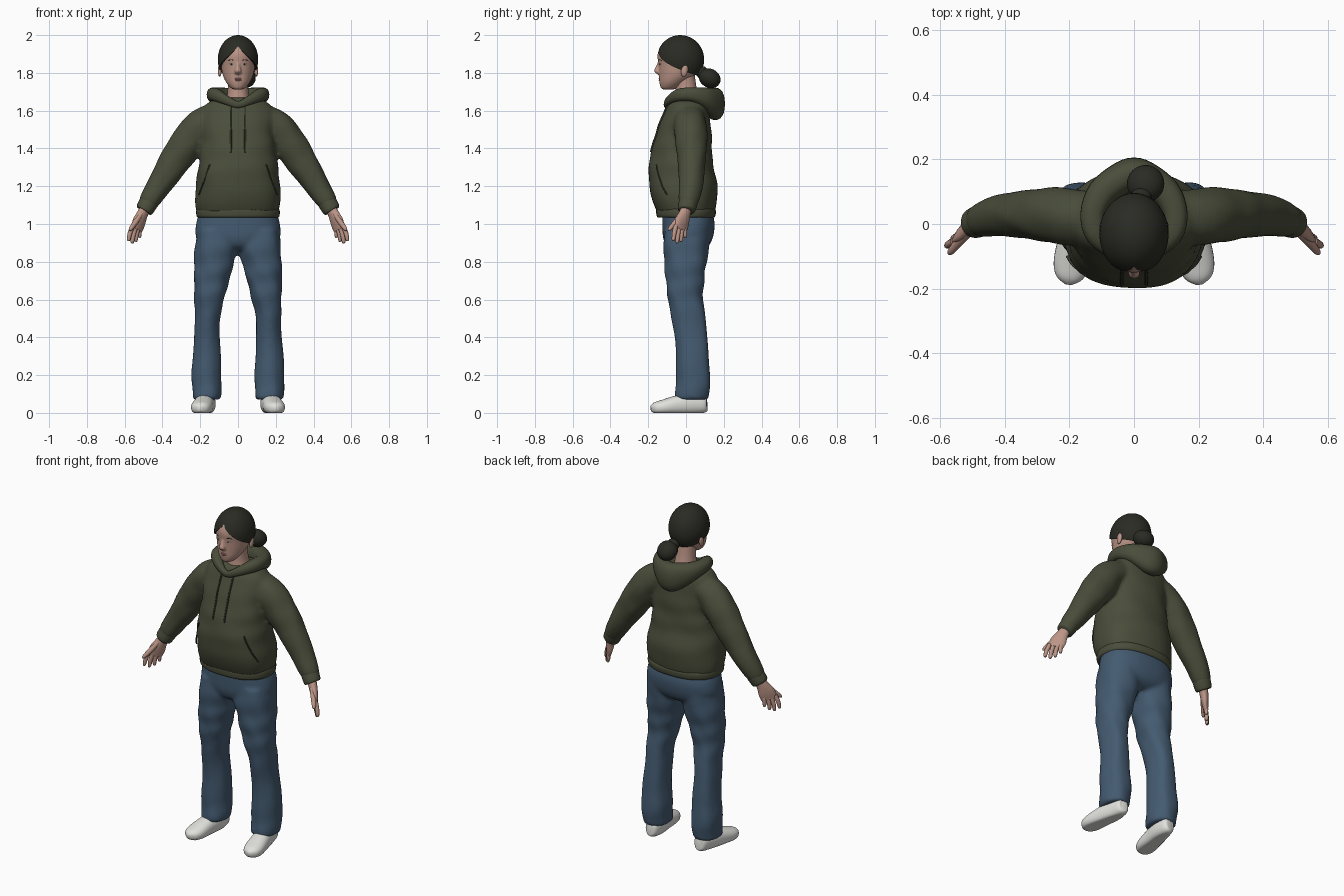
import bpy, bmesh, math
from mathutils import Vector, Matrix

cube = bpy.data.objects.get("Cube")
if cube:
    bpy.data.objects.remove(cube, do_unlink=True)


def material(name, *rgb):
    m = bpy.data.materials.new(name)
    m.use_nodes = True
    m.diffuse_color = (*rgb, 1)
    bsdf = m.node_tree.nodes["Principled BSDF"]
    bsdf.inputs["Base Color"].default_value = (*rgb, 1)
    bsdf.inputs["Roughness"].default_value = 0.8
    return m


OLIVE = material("olive fleece", .068, .075, .043)
CORD = material("dark olive cord", .038, .042, .025)
DENIM = material("blue denim", .058, .105, .165)
SKIN = material("skin", .50, .30, .24)
LIP = material("lips", .42, .22, .18)
HAIR = material("black brown hair", .024, .024, .018)
WHITE = material("shoe white", .75, .75, .72)
X, Y, Z = Vector((1, 0, 0)), Vector((0, 1, 0)), Vector((0, 0, 1))


def finish(name, bm, mat, angle=60):
    bmesh.ops.recalc_face_normals(bm, faces=bm.faces)
    mesh = bpy.data.meshes.new(name)
    bm.to_mesh(mesh)
    bm.free()
    mesh.materials.append(mat)
    ob = bpy.data.objects.new(name, mesh)
    bpy.context.collection.objects.link(ob)
    bpy.ops.object.select_all(action='DESELECT')
    ob.select_set(True)
    bpy.context.view_layer.objects.active = ob
    bpy.ops.object.shade_smooth_by_angle(angle=math.radians(angle))
    return ob


def fuse(name, parts, voxel, smooth):
    """Join overlapping parts into one continuous skin."""
    bpy.ops.object.select_all(action='DESELECT')
    for p in parts:
        p.select_set(True)
    bpy.context.view_layer.objects.active = parts[0]
    bpy.ops.object.join()
    parts[0].name = name
    mesher = parts[0].modifiers.new("skin", 'REMESH')
    mesher.mode, mesher.voxel_size, mesher.use_smooth_shade = 'VOXEL', voxel, True
    soften = parts[0].modifiers.new("soften", 'SMOOTH')
    soften.factor, soften.iterations = .5, smooth


def refine(secs, steps, closed=False):
    """Smooth spline through the cross sections."""
    n, out = len(secs), []
    at = lambda i: Vector(secs[i % n] if closed else secs[min(max(i, 0), n - 1)])
    for i in range(n if closed else n - 1):
        a, b, c, d = (at(i + k) for k in (-1, 0, 1, 2))
        for s in range(steps):
            t = s / steps
            out.append(b + (c - a) * t / 2 + (a * 2 - b * 5 + c * 4 - d) * t * t / 2
                       + (b * 3 - a - c * 3 + d) * t ** 3 / 2)
    return out if closed else out + [at(n - 1)]


def ring_point(sec, ang, u, v, power=2, fold=0):
    """Point on a rounded cross section, with soft cloth folds."""
    c, s = math.cos(ang), math.sin(ang)
    wave = 26 * sec[2] + 2 * math.sin(9 * sec[2])
    k = 1 + fold * math.sin(2 * ang + wave) * math.sin(ang * 3 - 13 * sec[2])
    e = 2 / power
    return (Vector(sec[:3]) + u * sec[3] * k * math.copysign(abs(c) ** e, c)
            + v * sec[4] * k * math.copysign(abs(s) ** e, s))


def tube(name, secs, mat, side=1, ref=Y, flat=False, closed=False,
         power=2, fold=0, n=28, steps=4, floor=None):
    """Loft through (x, y, z, half width, half depth) sections."""
    path = refine([(p[0] * side, *p[1:]) for p in secs], steps, closed)
    ref = Vector((ref.x * side, ref.y, ref.z))
    bm, rings, m = bmesh.new(), [], len(path)
    for i, sec in enumerate(path):
        u, v = X, Y
        if not flat:
            ahead = path[(i + 1) % m] if closed else path[min(i + 1, m - 1)]
            back = path[i - 1] if closed or i else path[0]
            t = (Vector(ahead[:3]) - Vector(back[:3])).normalized()
            u = ref.cross(t).normalized()
            v = t.cross(u)
        pts = [ring_point(sec, math.tau * k / n, u, v, power, fold) for k in range(n)]
        if floor is not None:
            for p in pts:
                p.z = max(p.z, floor)
        rings.append([bm.verts.new(p) for p in pts])
    for i in range(m if closed else m - 1):
        a, b = rings[i], rings[(i + 1) % m]
        for k in range(n):
            j = (k + 1) % n
            bm.faces.new((a[k], a[j], b[j], b[k]))
    if not closed:
        bm.faces.new(rings[0])
        bm.faces.new(rings[-1])
    return finish(name, bm, mat)


def blob(name, at, size, mat, tilt=0):
    bm = bmesh.new()
    place = Matrix.Translation(at) @ Matrix.Rotation(tilt, 4, 'X') @ Matrix.Diagonal((*size, 1))
    bmesh.ops.create_uvsphere(bm, u_segments=24, v_segments=14, radius=1, matrix=place)
    return finish(name, bm, mat)


def spans(rows):
    """Rows of (z, inner x, outer x, front y, back y) to loft sections."""
    return [((a + b) / 2, (f + k) / 2, z, (b - a) / 2, (k - f) / 2) for z, a, b, f, k in rows]


# Hoodie body and hem band
BODY = spans([(z, -w, w, f, b) for z, w, f, b in (
    (1.06, .216, -.152, .152), (1.12, .226, -.176, .163), (1.2, .223, -.196, .165),
    (1.3, .211, -.197, .146), (1.4, .198, -.18, .138), (1.5, .195, -.149, .133),
    (1.58, .194, -.117, .123), (1.63, .172, -.096, .113), (1.67, .11, -.07, .09))])
hoodie = [tube("hoodie_body", BODY, OLIVE, flat=True, power=2.3, fold=.02, n=48, steps=5)]
tube("hoodie_hem", spans([(1.035, -.214, .214, -.15, .15), (1.045, -.22, .22, -.156, .156),
                          (1.07, -.221, .221, -.158, .158), (1.085, -.214, .214, -.155, .15)]),
     OLIVE, flat=True, power=2.3, n=48)


def on_body(x, z, lift):
    """Point just off the front of the hoodie."""
    sec = min(refine(BODY, 40), key=lambda p: abs(p[2] - z))
    c = max(-1, min(1, x / sec[3]))
    ang = -math.acos(math.copysign(abs(c) ** 1.15, c))
    p = ring_point(sec, ang, X, Y, 2.3, .02)
    return p + Vector((p.x * .3, -1, 0)).normalized() * lift


# Hood lying around the neck, hanging to a point at the back
half_hood = [(.06, -.086, 1.655, .022, .024), (.115, -.035, 1.682, .034, .034),
             (.128, .03, 1.685, .038, .038), (.1, .095, 1.67, .046, .054),
             (.045, .138, 1.648, .05, .076)]
hood = ([(0, -.104, 1.632, .014, .018)] + half_hood + [(0, .154, 1.636, .052, .086)]
        + [(-p[0], *p[1:]) for p in reversed(half_hood)])
tube("hood", hood, OLIVE, ref=Z, closed=True, power=2.3, n=24)

# Jeans seat
jeans = [tube("jeans_seat", spans([
    (.86, -.06, .06, -.07, .08), (.885, -.17, .17, -.105, .12), (.93, -.222, .222, -.122, .143),
    (1.0, -.222, .222, -.125, .152), (1.06, -.205, .205, -.125, .14)]),
    DENIM, flat=True, power=2.3, n=40)]

THUMB_SIDE = Vector((.68, -.73, 0))
for label, s in (("left", 1), ("right", -1)):
    # Sleeve and ribbed cuff
    hoodie.append(tube(label + "_sleeve", [
        (.12, .02, 1.562, .08, .08), (.2, .022, 1.515, .09, .088), (.265, .028, 1.435, .091, .085),
        (.33, .03, 1.34, .084, .075), (.42, .025, 1.2, .065, .064), (.465, .015, 1.13, .056, .055),
        (.482, .01, 1.1, .046, .046)], OLIVE, s, fold=.03))
    tube(label + "_cuff", [
        (.466, .014, 1.125, .046, .046), (.472, .012, 1.115, .05, .05),
        (.493, .003, 1.08, .048, .047), (.499, .001, 1.07, .042, .042)], OLIVE, s)
    # Hand with four fingers and a thumb
    tube(label + "_palm", [
        (.485, .006, 1.095, .026, .028), (.507, -.008, 1.05, .024, .035), (.524, -.02, 1.01, .02, .046),
        (.537, -.03, .97, .013, .043)], SKIN, s, ref=THUMB_SIDE, n=20)
    for i, finger in enumerate(("little", "ring", "middle", "index")):
        o = THUMB_SIDE * (i - 1.5) * .0235
        drop = (.928, .906, .898, .91)[i]
        tube(f"{label}_{finger}_finger", [
            (.533 + o.x, -.028 + o.y, .99, .0125, .0125),
            (.546 + o.x * 1.1, -.034 + o.y * 1.1, drop + .04, .012, .012),
            (.55 + o.x * 1.2, -.036 + o.y * 1.2, drop + .006, .009, .009),
            (.551 + o.x * 1.2, -.036 + o.y * 1.2, drop, .003, .003)], SKIN, s, n=10)
    tube(label + "_thumb", [
        (.515, -.025, 1.05, .013, .018), (.542, -.055, 1.01, .014, .015),
        (.566, -.084, .977, .011, .011), (.573, -.093, .966, .004, .004)], SKIN, s, n=12)
    # Trouser leg
    jeans.append(tube(label + "_jeans_leg", spans([
        (.07, .1, .238, -.048, .112), (.09, .09, .241, -.058, .122), (.2, .088, .246, -.052, .13),
        (.3, .092, .24, -.052, .122), (.4, .096, .232, -.06, .113), (.5, .095, .228, -.075, .108),
        (.6, .073, .231, -.096, .09), (.7, .047, .233, -.107, .096), (.8, .02, .232, -.115, .11),
        (.88, .002, .227, -.12, .124), (.97, .01, .216, -.118, .125)]),
        DENIM, s, flat=True, fold=.045, power=2.2, steps=6))
    # Shoe with a flat sole
    tube(label + "_shoe", [
        (.162, .112, .045, .015, .03), (.162, .1, .045, .036, .044), (.166, .04, .048, .048, .056),
        (.18, -.04, .042, .053, .052), (.193, -.12, .03, .056, .04), (.2, -.165, .025, .042, .03),
        (.203, -.186, .022, .012, .014)], WHITE, s, ref=Z, floor=0, power=2.3)
    # Drawstring and slanted pocket opening
    tube(label + "_drawstring", [(*on_body(.038, 1.625 - .049 * k, .003), .005, .005)
                                 for k in range(6)], CORD, s, n=8)
    tube(label + "_pocket_opening", [(*on_body(.205 - .014 * k, 1.155 + .04 * k, .001), .004, .004)
                                     for k in range(5)], CORD, s, n=8)
    # Ear, eye and brow
    blob(label + "_ear", (s * .097, -.008, 1.812), (.01, .018, .032), SKIN, -.2)
    blob(label + "_eye", (s * .034, -.1365, 1.846), (.013, .006, .0042), WHITE)
    blob(label + "_iris", (s * .034, -.1405, 1.846), (.004, .003, .004), HAIR)
    tube(label + "_brow", [(.017, -.145, 1.865, .001, .0015), (.036, -.1405, 1.87, .002, .002),
                           (.054, -.128, 1.865, .001, .001)], HAIR, s, ref=Z, n=8)

fuse("hoodie", hoodie, .011, 3)
fuse("jeans", jeans, .011, 4)

# Neck, head with nose, and mouth
tube("neck", [(0, .01, 1.6, .085, .085), (0, .005, 1.66, .062, .066), (0, 0, 1.72, .054, .056),
              (0, -.01, 1.8, .055, .055)], SKIN, flat=True)
skull = tube("head", spans([(z, -w, w, f, b) for z, w, f, b in (
    (1.712, .018, -.12, -.07), (1.72, .038, -.133, -.045), (1.75, .063, -.141, .0),
    (1.79, .081, -.143, .05), (1.84, .09, -.146, .075), (1.9, .093, -.15, .078),
    (1.95, .076, -.127, .06), (1.98, .03, -.08, .02))]), SKIN, flat=True, n=36)
nose = tube("nose", [(0, -.138, 1.865, .009, .008), (0, -.145, 1.835, .011, .014),
                     (0, -.151, 1.812, .018, .019), (0, -.145, 1.798, .017, .014),
                     (0, -.14, 1.79, .008, .006)], SKIN, flat=True, n=16)
fuse("head", [skull, nose], .005, 3)
for lip, z, w in (("upper", 1.769, .021), ("lower", 1.761, .018)):
    blob(lip + "_lip", (0, -.137, z), (w, .0075, .005), LIP)

# Hair cap parted at the middle of the forehead, with a turned-in rim
bm = bmesh.new()
count, rings = 64, []
top = bm.verts.new((0, -.03, 2))
for r in range(1, 18):
    ring = []
    for k in range(count):
        a = math.tau * k / count
        phi = (.95 + 1.35 * abs(math.sin(a / 2)) ** .75) * min(r, 16) / 16
        tuck = .84 if r == 17 else 1
        out = math.sin(phi) * tuck
        ring.append(bm.verts.new((.107 * out * math.sin(a), -.03 - .126 * out * math.cos(a),
                                  1.87 + .13 * math.cos(phi) * tuck)))
    rings.append(ring)
for k in range(count):
    j = (k + 1) % count
    bm.faces.new((top, rings[0][k], rings[0][j]))
    for a, b in zip(rings, rings[1:]):
        bm.faces.new((a[k], b[k], b[j], a[j]))
finish("hair_cap", bm, HAIR)

# Low bun with its tie
blob("hair_tie", (.022, .085, 1.802), (.034, .024, .034), HAIR, -.5)
blob("hair_bun", (.036, .125, 1.772), (.058, .06, .05), HAIR, -.5)
